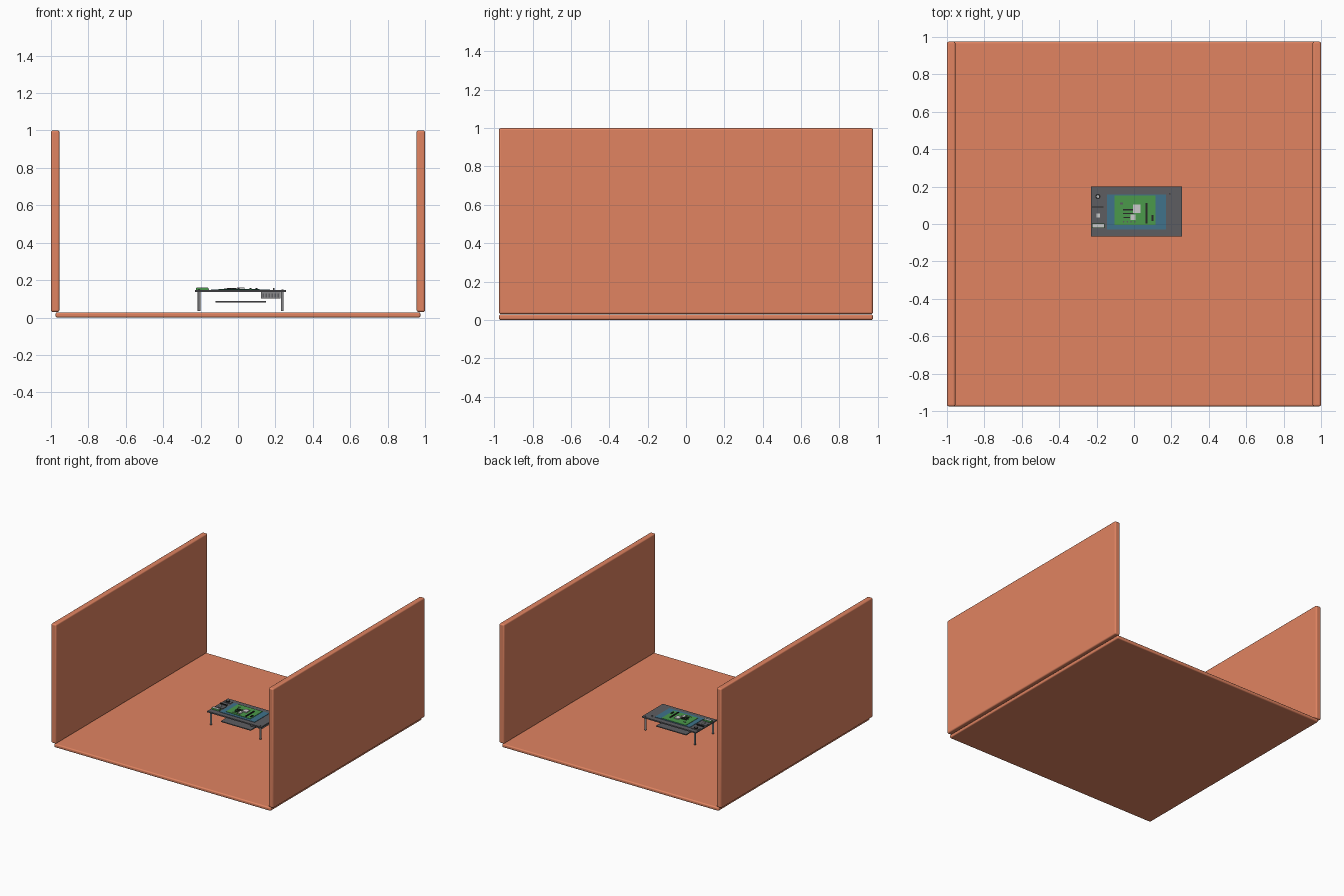
import bpy, math

if "Cube" in bpy.data.objects:
    bpy.data.objects.remove(bpy.data.objects["Cube"])

def mat(name, r, g, b):
    m = bpy.data.materials.new(name)
    m.diffuse_color = (r, g, b, 1)
    m.use_nodes = True
    m.node_tree.nodes["Principled BSDF"].inputs["Base Color"].default_value = m.diffuse_color
    return m

WOOD = mat("orange_panel", 0.75, 0.23, 0.12)
DARK = mat("dark_grey", 0.11, 0.11, 0.12)
BLUE = mat("blue", 0.05, 0.17, 0.26)
GREEN = mat("green", 0.07, 0.32, 0.07)
BLACK = mat("black", 0.02, 0.02, 0.02)
PALE = mat("pale_grey", 0.55, 0.55, 0.55)
METAL = mat("metal", 0.25, 0.25, 0.26)

def box(name, x, y, z, m, bevel=0):
    """Box from (min, max) ranges."""
    bpy.ops.mesh.primitive_cube_add(size=1, location=[sum(r) / 2 for r in (x, y, z)])
    o = bpy.context.object
    o.name = name
    o.scale = [r[1] - r[0] for r in (x, y, z)]
    bpy.ops.object.transform_apply(location=False, rotation=False, scale=True)
    o.data.materials.append(m)
    if bevel:
        b = o.modifiers.new("round", 'BEVEL')
        b.width, b.segments = bevel, 4
        bpy.ops.object.shade_smooth_by_angle(angle=math.radians(35))
    return o

def cyl(name, x, y, z, r, m, sides=20):
    bpy.ops.mesh.primitive_cylinder_add(vertices=sides, radius=r, depth=z[1] - z[0],
                                        location=(x, y, sum(z) / 2))
    o = bpy.context.object
    o.name = name
    o.data.materials.append(m)
    bpy.ops.object.shade_smooth_by_angle(angle=math.radians(35))
    return o

# Open enclosure: floor panel and two side walls
E = 0.975
box("floor_panel", (-E, E), (-E, E), (0, 0.028), WOOD, 0.009)
box("left_wall", (-1, -0.955), (-E, E), (0.03, 1), WOOD, 0.01)
box("right_wall", (0.955, 1), (-E, E), (0.03, 1), WOOD, 0.01)

# Raised mounting tray on four legs
T = 0.147
box("mounting_tray", (-0.23, 0.257), (-0.068, 0.2), (0.137, T), DARK)
for i, x in enumerate((-0.208, 0.237)):
    for j, y in enumerate((-0.05, 0.182)):
        cyl(f"leg_{i}{j}", x, y, (0.035, 0.138), 0.0075, METAL)
        cyl(f"leg_screw_{i}{j}", x, y, (T, T + 0.002), 0.005, DARK, 12)

# Parts hung under the tray
box("lower_plate", (-0.12, 0.15), (-0.05, 0.17), (0.081, 0.088), DARK)
box("power_box", (0.122, 0.226), (-0.02, 0.14), (0.102, 0.137), METAL)
for i in range(6):
    x = 0.13 + i * 0.016
    box(f"power_box_vent_{i}", (x, x + 0.008), (-0.022, -0.019), (0.108, 0.128), DARK)

# Stacked boards
box("blue_board", (-0.145, 0.171), (-0.03, 0.158), (T, 0.150), BLUE)
box("green_board", (-0.105, 0.115), (-0.005, 0.152), (0.150, 0.153), GREEN)

# Components on the green board
G = 0.153
parts = [
    ("main_chip", -0.005, 0.035, 0.060, 0.103, 0.008, PALE),
    ("second_chip", -0.018, 0.008, 0.022, 0.052, 0.006, PALE),
    ("long_slot", 0.062, 0.071, 0.003, 0.112, 0.006, BLACK),
    ("upper_slot", -0.06, 0.015, 0.073, 0.080, 0.006, BLACK),
    ("middle_slot", -0.06, -0.004, 0.053, 0.059, 0.006, BLACK),
    ("lower_slot", -0.055, -0.022, 0.032, 0.038, 0.005, BLACK),
    ("side_port", 0.094, 0.105, 0.017, 0.048, 0.005, BLACK),
    ("small_chip", -0.075, -0.06, 0.105, 0.115, 0.003, DARK),
]
for n, x0, x1, y0, y1, h, m in parts:
    box(n, (x0, x1), (y0, y1), (G, G + h), m)
for i in range(4):
    cyl(f"capacitor_{i}", -0.055 + i * 0.02, 0.012, (G, G + 0.004), 0.004, DARK, 12)

# Control column on the left of the tray
box("knob_board", (-0.222, -0.16), (0.13, 0.165), (T, 0.151), DARK)
cyl("knob_base", -0.193, 0.147, (0.151, 0.158), 0.014, BLACK)
cyl("knob_cap", -0.193, 0.147, (0.158, 0.161), 0.007, PALE)
box("divider_bar", (-0.225, -0.162), (0.088, 0.094), (T, 0.155), BLACK)
box("sensor_board", (-0.225, -0.155), (0.025, 0.072), (T, 0.150), DARK)
box("sensor", (-0.2, -0.183), (0.036, 0.056), (0.150, 0.158), PALE)
box("terminal_base", (-0.225, -0.157), (-0.022, 0.004), (T, 0.159), GREEN)
box("terminal_cover", (-0.222, -0.16), (-0.02, 0.001), (0.159, 0.161), PALE)

# Small post on the right of the tray
cyl("tray_post", 0.192, 0.16, (T, 0.158), 0.004, METAL, 12)
